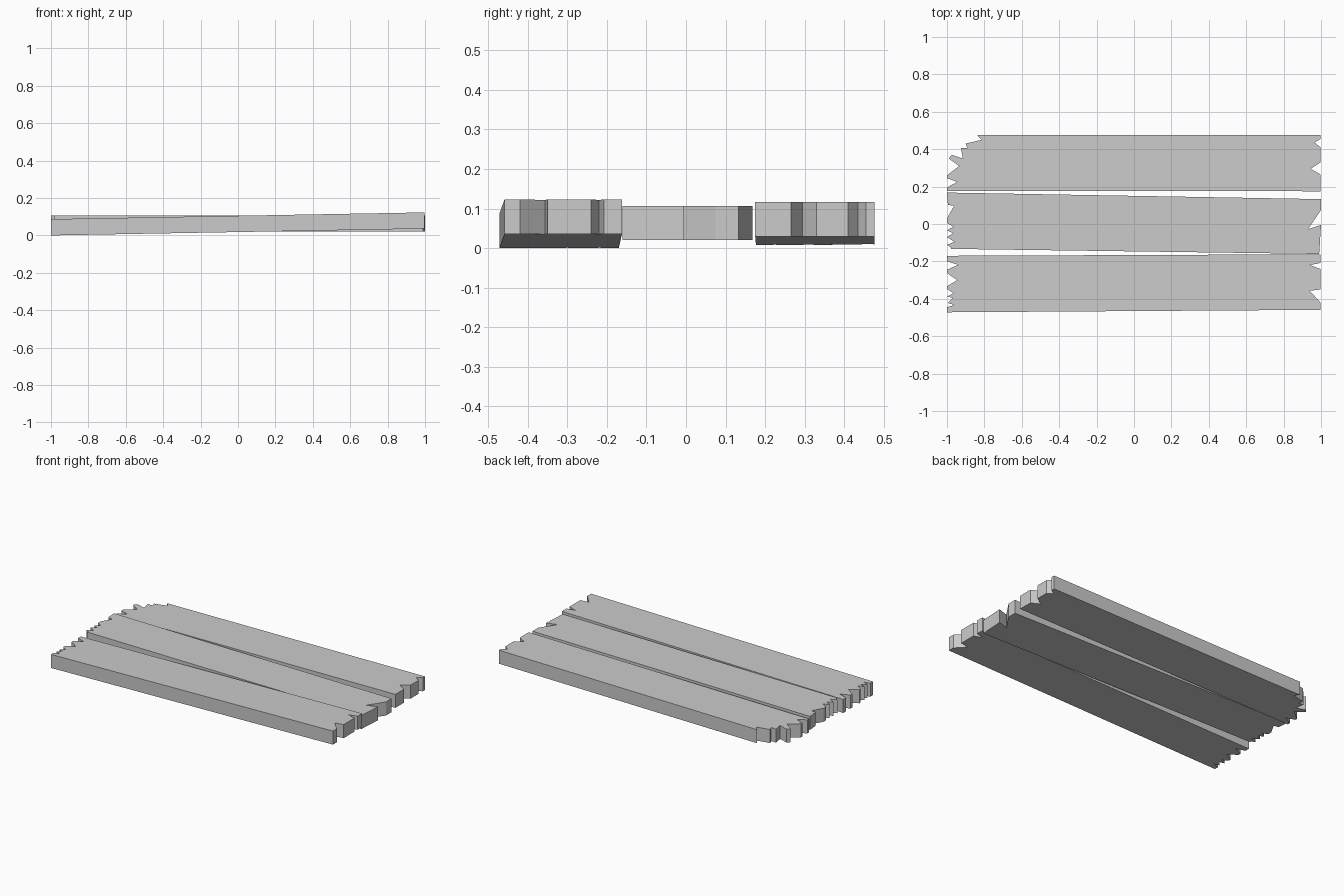
import bpy, bmesh

THICK = 0.087


def plank(name, right_end, left_end, z_left, z_right):
    """Splintered board: outline runs down the right end, then up the left end."""
    outline = right_end + left_end
    bm = bmesh.new()

    def bottom(x):
        return z_left + (z_right - z_left) * (x + 1) / 2

    verts = [bm.verts.new((x, y, bottom(x))) for x, y in outline]
    face = bm.faces.new(verts)
    ext = bmesh.ops.extrude_face_region(bm, geom=[face], use_keep_orig=True)
    top = [v for v in ext["geom"] if isinstance(v, bmesh.types.BMVert)]
    bmesh.ops.translate(bm, verts=top, vec=(0, 0, THICK))
    bmesh.ops.recalc_face_normals(bm, faces=bm.faces)
    mesh = bpy.data.meshes.new(name)
    bm.to_mesh(mesh)
    bm.free()
    obj = bpy.data.objects.new(name, mesh)
    bpy.context.collection.objects.link(obj)
    return obj


# Back board, with a broken left corner
plank("back_plank",
      [(0.997, 0.477), (0.997, 0.455), (0.965, 0.435), (0.997, 0.41),
       (0.997, 0.33), (0.945, 0.295), (0.997, 0.265), (0.997, 0.175)],
      [(-1, 0.177), (-1, 0.195), (-0.945, 0.225), (-1, 0.19 + 0.055),
       (-1, 0.26), (-0.935, 0.31), (-0.99, 0.35), (-0.975, 0.37),
       (-0.915, 0.35), (-0.925, 0.405), (-0.89, 0.405), (-0.90, 0.43),
       (-0.815, 0.45), (-0.84, 0.477)],
      0.008, 0.030)

# Middle board, slightly skewed and level
plank("middle_plank",
      [(1, 0.133), (1, 0.075), (0.93, -0.028), (1, -0.005), (0.99, -0.16)],
      [(-0.98, -0.133), (-0.975, -0.128), (-1, -0.112), (-0.96, -0.095),
       (-1, -0.07), (-0.967, -0.05), (-1, -0.033), (-0.965, -0.015),
       (-1, 0.005), (-1, 0.03), (-0.962, 0.097), (-0.995, 0.103),
       (-1, 0.168)],
      0.020, 0.020)

# Front board, tilted along its length
plank("front_plank",
      [(0.997, -0.162), (0.997, -0.208), (0.94, -0.22), (0.997, -0.24),
       (0.997, -0.35), (0.94, -0.357), (0.997, -0.42), (0.997, -0.459)],
      [(-1, -0.472), (-1, -0.445), (-0.96, -0.433), (-0.995, -0.423),
       (-0.97, -0.395), (-1, -0.387), (-0.965, -0.37), (-1, -0.347),
       (-1, -0.333), (-0.945, -0.30), (-1, -0.262), (-1, -0.245),
       (-0.94, -0.218), (-1, -0.2), (-1, -0.17)],
      0.0, 0.036)
